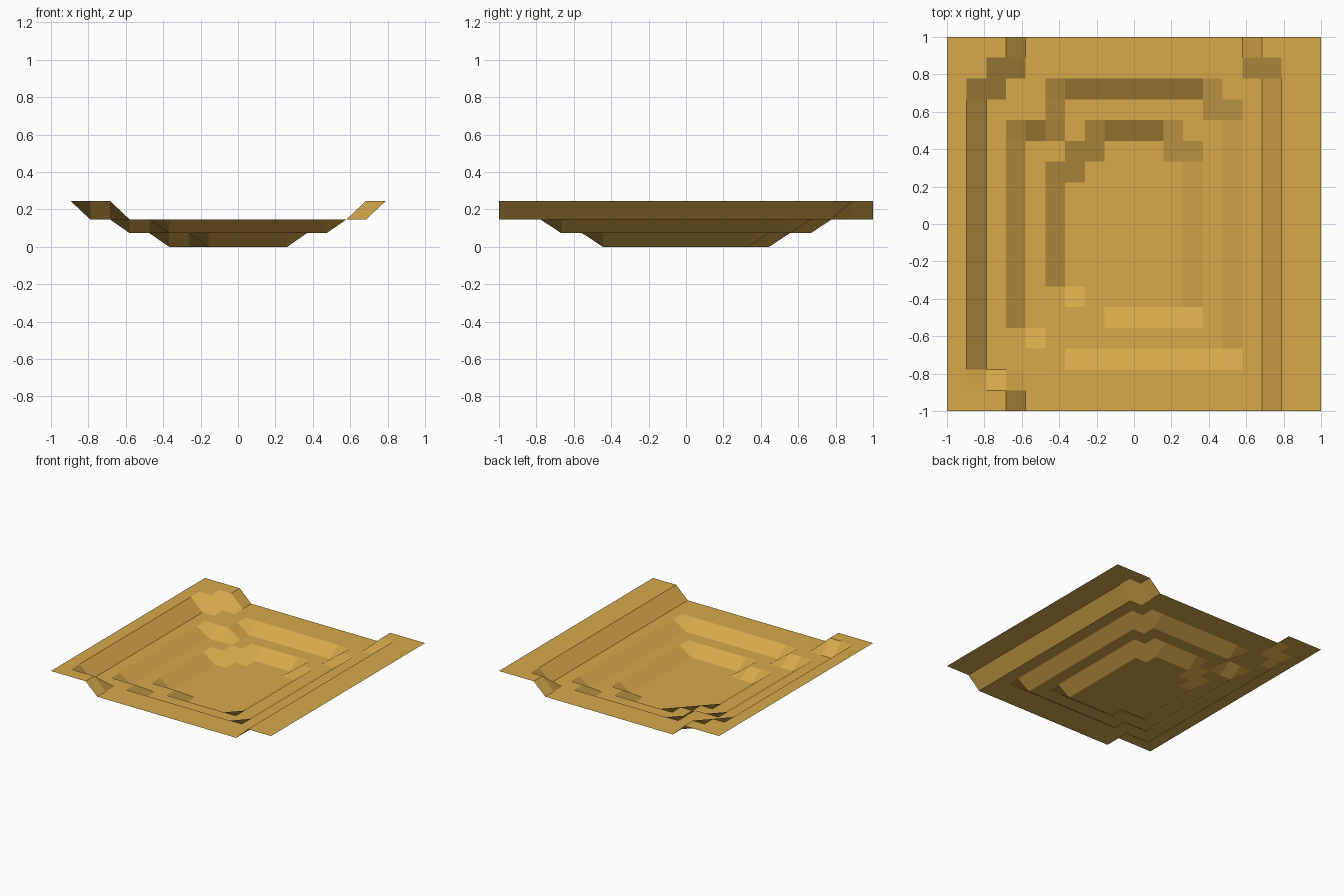
import bpy, bmesh

if "Cube" in bpy.data.objects:
    bpy.data.objects.remove(bpy.data.objects["Cube"])

NX, NY = 19, 18                     # terrain cells across and deep

# Each tier: its height, and the grid-vertex rectangles (i0, i1, j0, j1) it fills
RIM = 0.245
TIERS = [
    (0.146, [(4, 15, 0, 18), (2, 16, 2, 15), (3, 15, 16, 16), (16, 16, 0, 16)]),   # upper terrace
    (0.073, [(4, 14, 4, 13), (6, 14, 3, 14), (6, 13, 15, 15)]),                    # lower terrace
    (0.0,   [(6, 12, 6, 11), (8, 12, 5, 5), (7, 12, 12, 12), (8, 11, 13, 13)]),    # basin floor
]


def height(i, j):
    z = RIM
    for level, rects in TIERS:
        if any(a <= i <= b and c <= j <= d for a, b, c, d in rects):
            z = level
    return z


# Sand colour
sand = bpy.data.materials.new("sand")
sand.diffuse_color = (0.68, 0.40, 0.071, 1)
sand.use_nodes = True
sand.node_tree.nodes["Principled BSDF"].inputs["Base Color"].default_value = sand.diffuse_color

# Terraced sand basin: a flat-shaded grid sheet stepped by tier
bm = bmesh.new()
grid = [[bm.verts.new((-1 + 2 * i / NX, -1 + 2 * j / NY, height(i, j)))
         for i in range(NX + 1)] for j in range(NY + 1)]
for j in range(NY):
    for i in range(NX):
        bm.faces.new((grid[j][i], grid[j][i + 1], grid[j + 1][i + 1], grid[j + 1][i]))

mesh = bpy.data.meshes.new("sand_basin")
bm.to_mesh(mesh)
bm.free()
mesh.materials.append(sand)
bpy.context.collection.objects.link(bpy.data.objects.new("sand_basin", mesh))
